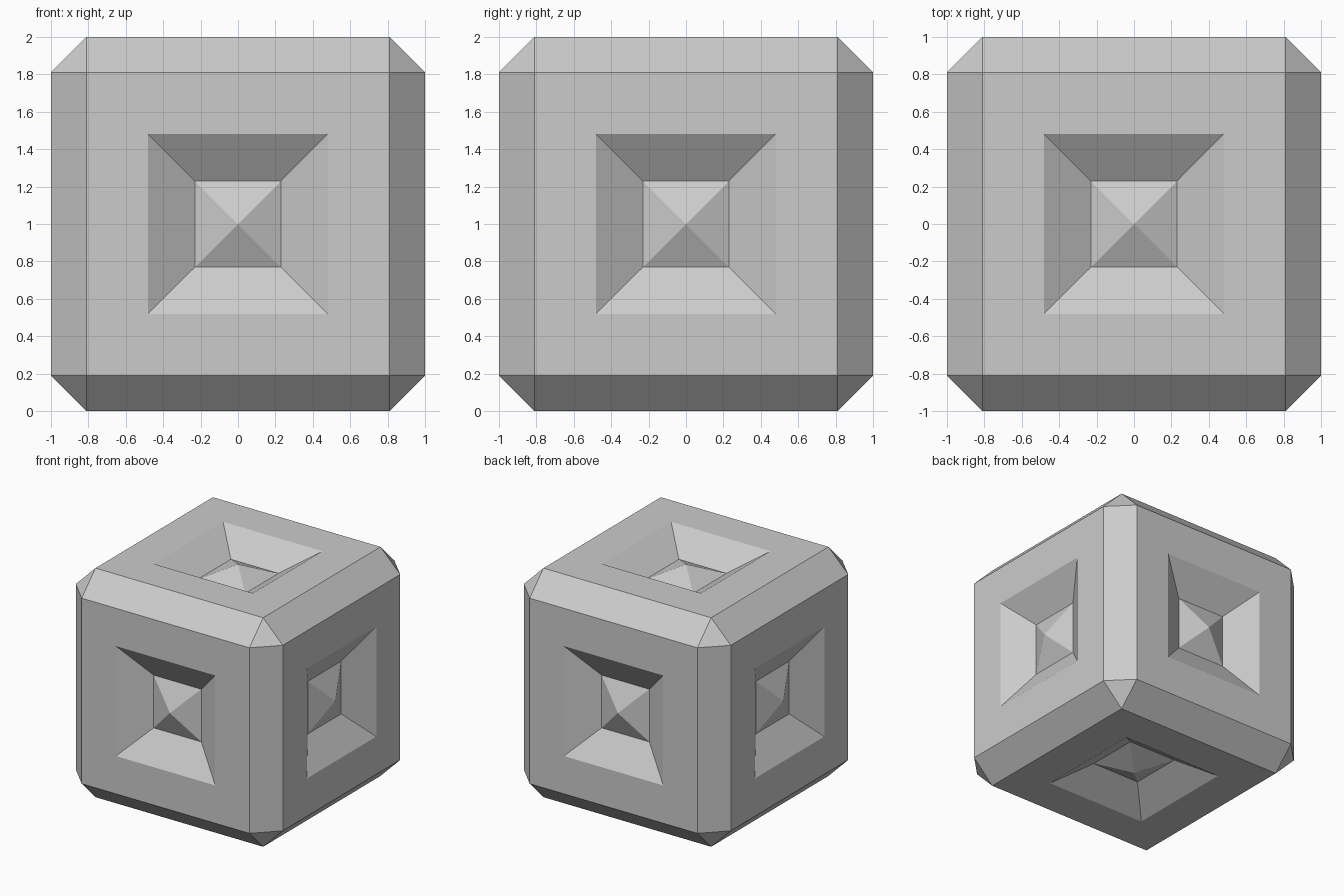
import bpy, bmesh
from mathutils import Matrix

if "Cube" in bpy.data.objects:
    bpy.data.objects.remove(bpy.data.objects["Cube"])

bm = bmesh.new()

# Cube standing on the ground, with chamfered edges and corners
bmesh.ops.create_cube(bm, size=2.0, matrix=Matrix.Translation((0, 0, 1)))
bmesh.ops.bevel(bm, geom=bm.edges[:], offset=0.19, offset_type='OFFSET',
                segments=1, affect='EDGES', clamp_overlap=True)
bm.normal_update()

# The six main faces
panels = [f for f in bm.faces if max(abs(c) for c in f.normal) > 0.99]

# Flat border, then a sloped pit
bmesh.ops.inset_individual(bm, faces=panels, thickness=0.33, use_even_offset=True)
bm.normal_update()
bmesh.ops.inset_individual(bm, faces=panels, thickness=0.25, depth=-0.165,
                           use_even_offset=True)
bm.normal_update()

# Low pyramid rising from the floor of each pit
bmesh.ops.poke(bm, faces=panels, offset=0.105)
bm.normal_update()

mesh = bpy.data.meshes.new("panelled_cube")
bm.to_mesh(mesh)
bm.free()
cube = bpy.data.objects.new("panelled_cube", mesh)
bpy.context.collection.objects.link(cube)
